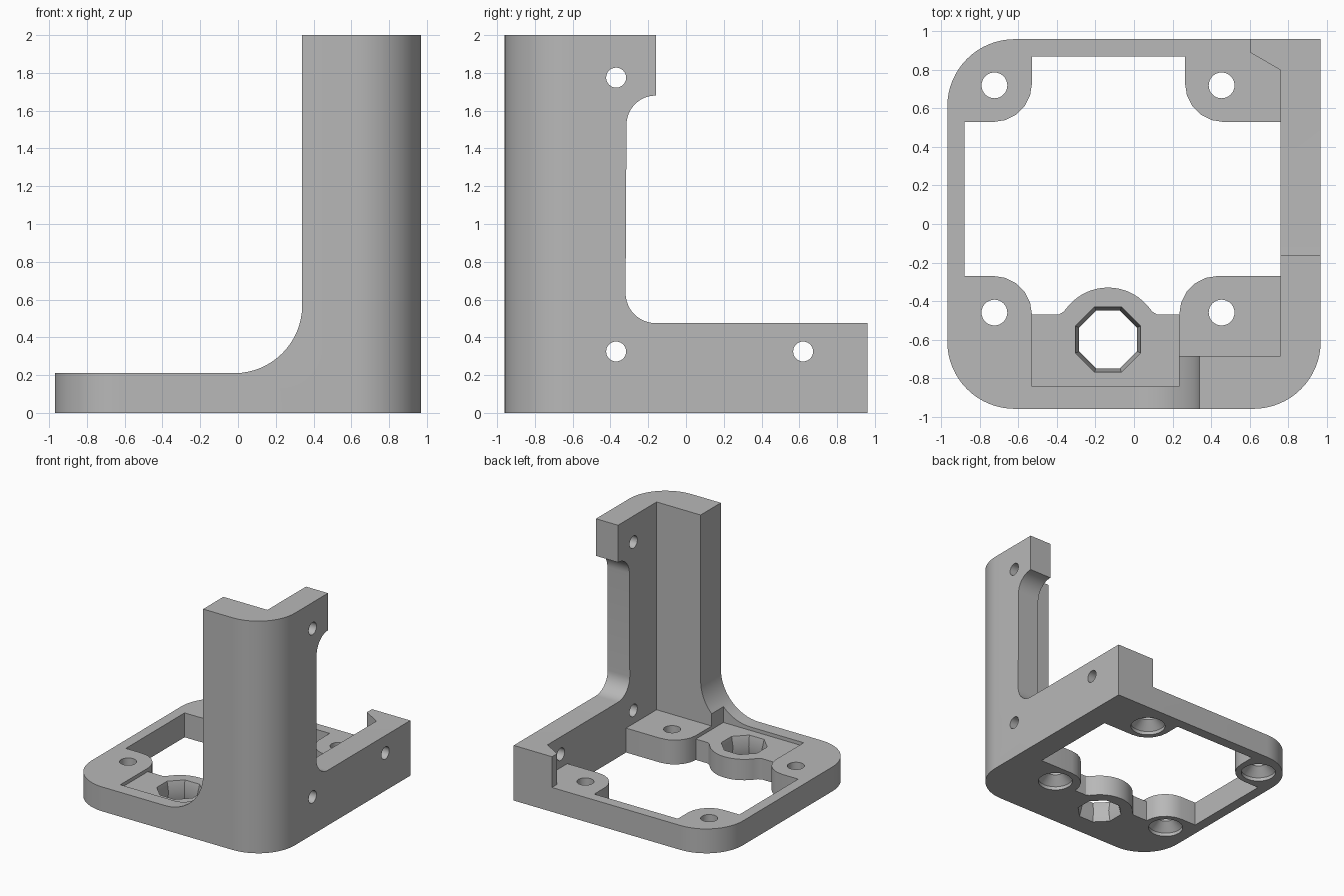
import bpy, bmesh
from math import sin, cos, pi, radians
from mathutils import Vector

if "Cube" in bpy.data.objects:
    bpy.data.objects.remove(bpy.data.objects["Cube"])

PLATE = 0.21      # plate thickness
FAR = 3.0         # reach of cutters beyond the body

grey = bpy.data.materials.new("plain_grey")
grey.use_nodes = True
grey.diffuse_color = (0.48, 0.48, 0.48, 1)
grey.node_tree.nodes["Principled BSDF"].inputs["Base Color"].default_value = grey.diffuse_color


def arc(cx, cy, r, a0, a1, n):
    steps = [radians(a0 + (a1 - a0) * i / n) for i in range(n + 1)]
    return [(cx + r * cos(a), cy + r * sin(a)) for a in steps]


def finish(name, bm):
    bmesh.ops.recalc_face_normals(bm, faces=bm.faces)
    mesh = bpy.data.meshes.new(name)
    bm.to_mesh(mesh)
    bm.free()
    mesh.materials.append(grey)
    obj = bpy.data.objects.new(name, mesh)
    bpy.context.collection.objects.link(obj)
    return obj


def prism(name, points, lo, hi, axis="z"):
    """Extrude a 2D outline along an axis."""
    place = {"x": lambda u, v, w: (w, u, v),
             "y": lambda u, v, w: (u, w, v),
             "z": lambda u, v, w: (u, v, w)}[axis]
    bm = bmesh.new()
    face = bm.faces.new([bm.verts.new(place(u, v, lo)) for u, v in points])
    new = bmesh.ops.extrude_face_region(bm, geom=[face])["geom"]
    verts = [g for g in new if isinstance(g, bmesh.types.BMVert)]
    bmesh.ops.translate(bm, verts=verts, vec=Vector(place(0, 0, hi - lo)))
    return finish(name, bm)


def lathe(name, x, y, rings, n, phase=0.0):
    """Stack rings of (radius, height) around a vertical axis."""
    bm = bmesh.new()
    loops = []
    for r, z in rings:
        angles = [2 * pi * i / n + phase for i in range(n)]
        loops.append([bm.verts.new((x + r * cos(a), y + r * sin(a), z)) for a in angles])
    for low, high in zip(loops, loops[1:]):
        for i in range(n):
            j = (i + 1) % n
            bm.faces.new((low[i], low[j], high[j], high[i]))
    bm.faces.new(loops[0])
    bm.faces.new(loops[-1])
    return finish(name, bm)


# Body block: three rounded corners, one square corner
R = 0.35
X, Y = 0.97, 0.96
outline = (arc(X - R, R - Y, R, -90, 0, 16) + [(X, Y)]
           + arc(R - X, Y - R, R, 90, 180, 16)
           + arc(R - X, R - Y, R, 180, 270, 16))
bracket = prism("corner_bracket", outline, 0, 2)

cutters = []

# Space above the plate, leaving the L walls and the back corner block
cutters.append(prism("interior_cut", [
    (-FAR, -0.685), (0.76, -0.685), (0.76, 0.8), (0.605, 0.89),
    (0.605, FAR), (-FAR, FAR)], PLATE, FAR))

# Front wall with a large fillet running down to the plate
cutters.append(prism("front_cut", [(-FAR, PLATE)]
    + arc(-0.02, PLATE + 0.36, 0.36, -90, 0, 16)
    + [(0.34, FAR), (-FAR, FAR)], -FAR, -0.5, "y"))

# Side wall: low rail, narrow column and overhanging head
cutters.append(prism("side_cut", [(-0.16, FAR)]
    + arc(-0.16, 1.525, 0.155, 90, 180, 12)
    + arc(-0.16, 0.635, 0.16, 180, 270, 12)
    + [(FAR, 0.475), (FAR, FAR)], 0.5, FAR, "x"))

# Window through the plate, shaped around four tabs and a rounded boss
tab = 0.2
cutters.append(prism("window_cut", [(-0.88, 0.53)]
    + arc(-0.73, 0.73, tab, -90, 0, 5) + [(-0.53, 0.87), (0.265, 0.87)]
    + arc(0.465, 0.73, tab, 180, 270, 5) + [(0.76, 0.53), (0.76, -0.27)]
    + arc(0.435, -0.47, tab, 90, 180, 5) + [(0.12, -0.47), (0.095, -0.455)]
    + arc(-0.135, -0.6, 0.27, 40, 140, 14) + [(-0.365, -0.455), (-0.39, -0.47)]
    + arc(-0.73, -0.47, tab, 0, 90, 5) + [(-0.88, -0.27)], -1, PLATE + 0.1))

# Shallow pocket around the boss
cutters.append(prism("pocket_cut", [
    (-0.53, -0.845), (0.235, -0.845), (0.235, -0.3), (-0.53, -0.3)], 0.18, 1))

# Waisted octagonal socket
cutters.append(lathe("socket_cut", -0.135, -0.6, [
    (0.184, -0.1), (0.184, 0), (0.162, 0.09), (0.184, 0.18), (0.184, 0.4)], 8, pi / 8))

# Countersunk screw holes in the tabs
for x in (-0.725, 0.455):
    for y in (-0.46, 0.72):
        cutters.append(lathe("screw_cut", x, y, [
            (0.14, -0.1), (0.14, 0.03), (0.067, 0.1), (0.067, 0.4)], 32))

# Side holes through the wall
for y, z in ((-0.37, 1.775), (-0.37, 0.325), (0.62, 0.325)):
    cutters.append(prism("side_hole_cut", arc(y, z, 0.053, 0, 345, 23), 0.7, 1.2, "x"))

# Apply the cuts, then drop the cutters
bpy.context.view_layer.objects.active = bracket
for cutter in cutters:
    cutter.hide_render = True
    mod = bracket.modifiers.new("cut", "BOOLEAN")
    mod.operation = "DIFFERENCE"
    mod.solver = "EXACT"
    mod.object = cutter
    bpy.ops.object.modifier_apply(modifier=mod.name)
    bpy.data.objects.remove(cutter)

# Smooth the curved walls, keep edges sharp
bpy.ops.object.select_all(action="DESELECT")
bracket.select_set(True)
bpy.ops.object.shade_smooth_by_angle(angle=radians(30))
